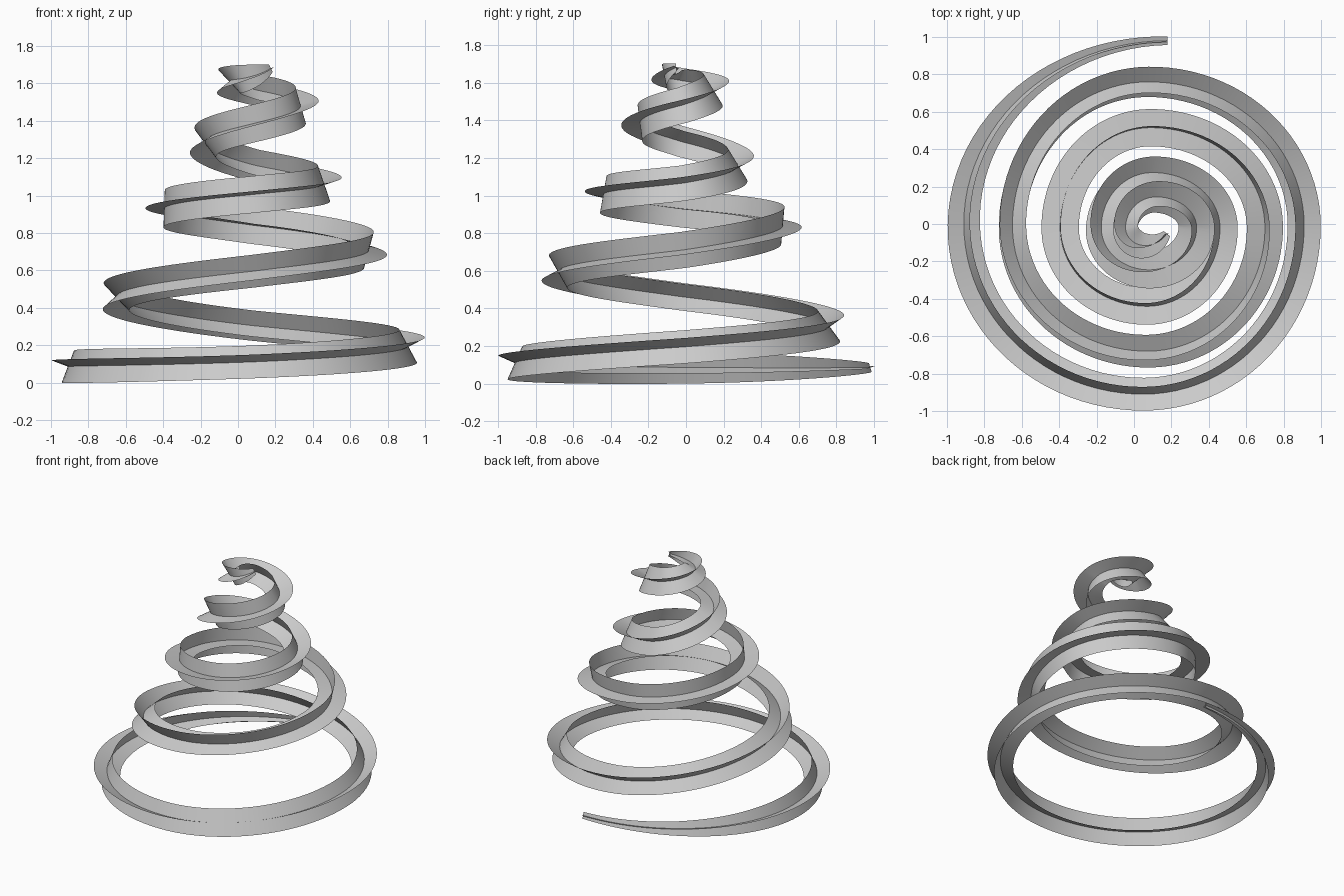
import bpy
import math
from mathutils import Vector

if "Cube" in bpy.data.objects:
    bpy.data.objects.remove(bpy.data.objects["Cube"])

# Spiral stations, one per quarter turn: x, y, z, twist in degrees, half width
KEYS = [
    (.18, .98, .085, 17, .024), (-.91, .0, .086, 21, .092),
    (.05, -.91, .11, 24, .096), (.91, -.01, .195, 28, .10),
    (.08, .76, .305, 36, .10), (-.65, -.01, .46, 47, .10),
    (.07, -.68, .595, 61, .10), (.70, -.02, .71, 75, .10),
    (.09, .515, .84, 85, .10), (-.395, -.02, .93, 92, .10),
    (.07, -.44, 1.005, 100, .10), (.46, -.02, 1.065, 109, .10),
    (.10, .275, 1.16, 121, .10), (-.175, -.02, 1.285, 145, .10),
    (.08, -.245, 1.385, 173, .10), (.335, -.02, 1.48, 196, .10),
    (.12, .145, 1.56, 211, .098), (-.045, -.02, 1.61, 228, .09),
    (.06, -.115, 1.635, 260, .068), (.20, .03, 1.705, 300, .0),
]
STEPS = 24
END = len(KEYS) - 1 - .38


def smooth(i, t, k):
    """Catmull-Rom value of column k between stations i and i + 1."""
    p = [KEYS[min(max(j, 0), len(KEYS) - 1)][k] for j in range(i - 1, i + 3)]
    return .5 * (2 * p[1] + (p[2] - p[0]) * t
                 + (2 * p[0] - 5 * p[1] + 4 * p[2] - p[3]) * t ** 2
                 + (3 * p[1] - p[0] - 3 * p[2] + p[3]) * t ** 3)


def station(u):
    """Centre point, twist and half width; plan view is quarter ellipses."""
    i = min(max(int(u), 0), len(KEYS) - 2)
    t = u - i
    a, b = KEYS[i], KEYS[i + 1]
    s, c = math.sin(t * math.pi / 2), 1 - math.cos(t * math.pi / 2)
    fx, fy = (s, c) if i % 2 == 0 else (c, s)
    p = Vector((a[0] + (b[0] - a[0]) * fx, a[1] + (b[1] - a[1]) * fy, smooth(i, t, 2)))
    return p, math.radians(smooth(i, t, 3)), smooth(i, t, 4)


def ribbon(name, turn):
    """Flat strip swept along the spiral, rolled by the twist."""
    verts, faces = [], []
    n = int(END * STEPS)
    for k in range(n + 1):
        u = END * k / n
        p, twist, w = station(u)
        tangent = (station(u + .01)[0] - station(u - .01)[0]).normalized()
        out = tangent.cross(Vector((0, 0, 1))).normalized()
        up = out.cross(tangent)
        arm = (out * math.cos(twist + turn) + up * math.sin(twist + turn)) * w
        verts += [p - arm, p, p + arm]
        if k:
            a = 3 * (k - 1)
            faces += [(a + j, a + j + 1, a + j + 4, a + j + 3) for j in (0, 1)]
    mesh = bpy.data.meshes.new(name)
    mesh.from_pydata(verts, [], faces)
    mesh.shade_smooth()
    bpy.context.collection.objects.link(bpy.data.objects.new(name, mesh))


# Two ribbons crossing at right angles form the spiral tree
ribbon("spiral_ribbon_flat", 0)
ribbon("spiral_ribbon_upright", math.pi / 2)
